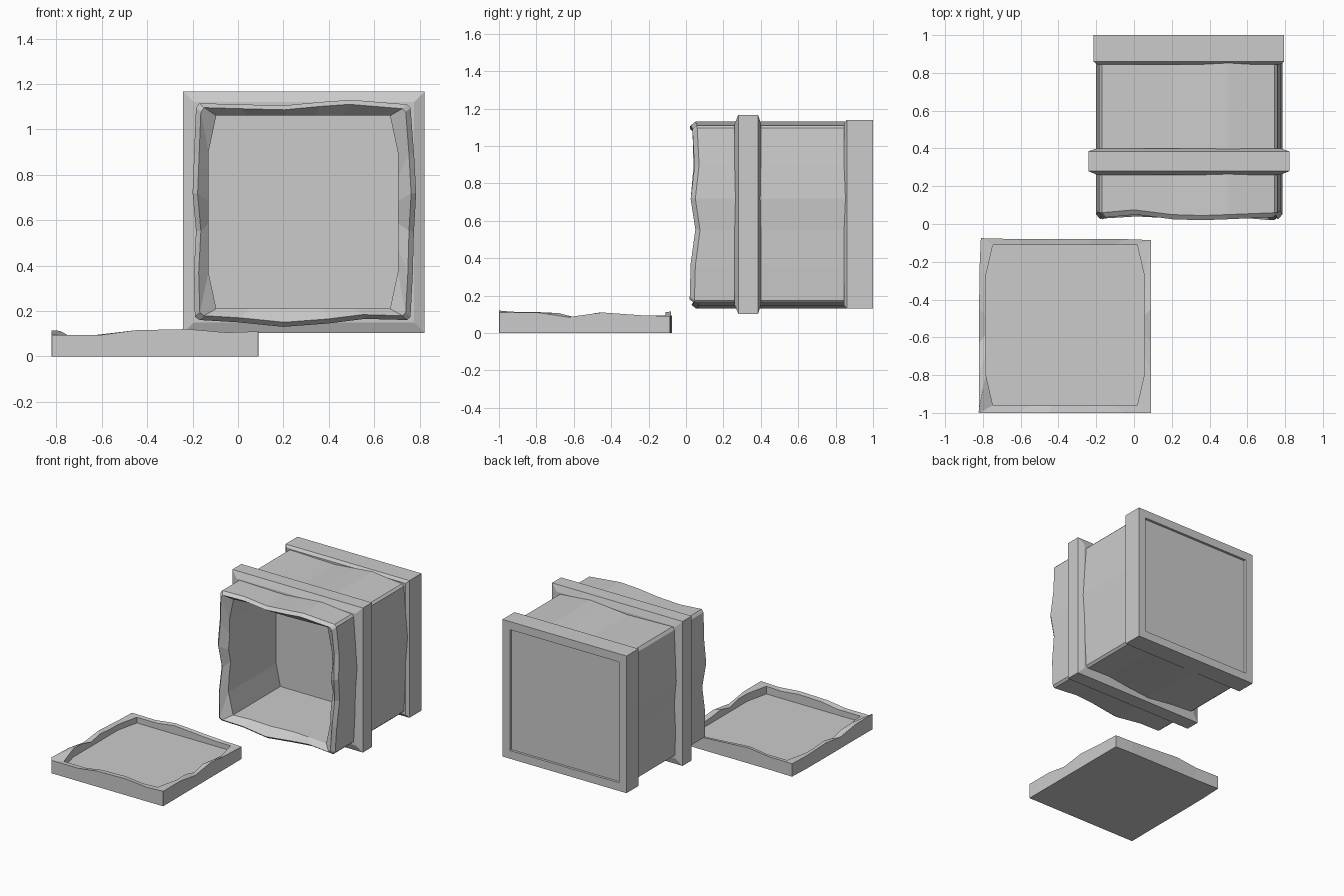
import bpy, bmesh

if "Cube" in bpy.data.objects:
    bpy.data.objects.remove(bpy.data.objects["Cube"])


def loft(name, rings, cap_start=True, cap_end=True, closed=False):
    """Skin a sequence of equal-length point rings into one flat-shaded object."""
    bm = bmesh.new()
    loops = [[bm.verts.new(p) for p in r] for r in rings]
    n = len(loops[0])
    pairs = list(zip(loops, loops[1:])) + ([(loops[-1], loops[0])] if closed else [])
    for a, b in pairs:
        for i in range(n):
            j = (i + 1) % n
            bm.faces.new((a[i], a[j], b[j], b[i]))
    if not closed:
        if cap_start:
            bm.faces.new(loops[0])
        if cap_end:
            bm.faces.new(loops[-1])
    bmesh.ops.recalc_face_normals(bm, faces=bm.faces)
    me = bpy.data.meshes.new(name)
    bm.to_mesh(me)
    bm.free()
    ob = bpy.data.objects.new(name, me)
    bpy.context.collection.objects.link(ob)
    return ob


def cavity(sides, centre, half, flat):
    """Map four wobbly sides onto a chamfered opening (half extents, half straight runs)."""
    out = []
    for k, side in enumerate(sides):
        axis = k % 2                        # even sides run along a, odd along b
        sign = 1 if k in (0, 1) else -1
        lo = min(p[axis] for p in side)
        hi = max(p[axis] for p in side)
        for p in side:
            run = centre[axis] + flat[axis] * (2 * (p[axis] - lo) / (hi - lo) - 1)
            edge = centre[1 - axis] + sign * half[1 - axis]
            out.append((run, edge) if axis == 0 else (edge, run))
    return out


def square(h, y):
    return [(CX + s * h, y, CZ + t * h) for s, t in ((-1, 1), (1, 1), (1, -1), (-1, -1))]


CX, CZ = 0.29, 0.635

# Crate outline seen from the front: (x, z, y of the broken lip) per side
crate_sides = [
    [(-.17, 1.115, .035), (0, 1.11, .05), (.2, 1.105, .025), (.36, 1.12, .02), (.5, 1.13, .025), (.745, 1.11, .035)],
    [(.76, 1.095, .035), (.775, .9, .045), (.785, .72, .025), (.775, .55, .05), (.77, .36, .025), (.76, .175, .02)],
    [(.745, .16, .02), (.56, .165, .035), (.4, .145, .045), (.2, .13, .03), (0, .15, .04), (-.17, .16, .03)],
    [(-.19, .175, .025), (-.195, .36, .03), (-.185, .55, .05), (-.2, .72, .025), (-.193, .9, .04), (-.185, 1.095, .035)],
]
outline = [p for s in crate_sides for p in s]
opening = cavity(crate_sides, (.287, .635), (.417, .425), (.383, .265))

# Hollow crate body with a bevelled, uneven lip
loft("crate_body", [
    [(x, .95, z) for x, z, y in outline],
    [(x, y + .025, z) for x, z, y in outline],
    [(CX + (x - CX) * .955, y, CZ + (z - CZ) * .96) for x, z, y in outline],
    [(x, p[2] + .05, z) for (x, z), p in zip(opening, outline)],
    [(x, .63, z) for x, z in opening],
])

# Raised band around the middle
loft("crate_band", [square(h, y) for h, y in
                    ((.46, .26), (.485, .26), (.532, .28), (.532, .385), (.485, .40), (.46, .40))], closed=True)

# Thick base rim with a shallow recessed panel
loft("crate_base", [square(h, y) for h, y in
                    ((.46, .845), (.485, .845), (.505, .86), (.505, 1), (.445, 1), (.445, .982))])

# Lid outline from above: (x, y, height of the broken edge) per side
lid_sides = [
    [(-.81, -.075, .095), (-.62, -.08, .095), (-.45, -.08, .115), (-.22, -.08, .10), (-.05, -.08, .09), (.088, -.085, .09)],
    [(.09, -.085, .09), (.09, -.24, .095), (.09, -.45, .11), (.09, -.63, .085), (.09, -.8, .11), (.09, -.998, .11)],
    [(.088, -1, .11), (-.05, -1, .105), (-.22, -1, .12), (-.45, -1, .115), (-.6, -1, .095), (-.82, -1, .095)],
    [(-.822, -.998, .115), (-.82, -.8, .11), (-.82, -.63, .085), (-.82, -.45, .105), (-.818, -.24, .095), (-.811, -.077, .095)],
]
lid_outline = [p for s in lid_sides for p in s]
tray = cavity(lid_sides, (-.365, -.535), (.42, .425), (.382, .26))

# Lid lying on the ground, hollow side up
loft("lid", [
    [(x, y, 0) for x, y, z in lid_outline],
    lid_outline,
    [(x, y, p[2] - .003) for (x, y), p in zip(tray, lid_outline)],
    [(x, y, .05) for x, y in tray],
])
